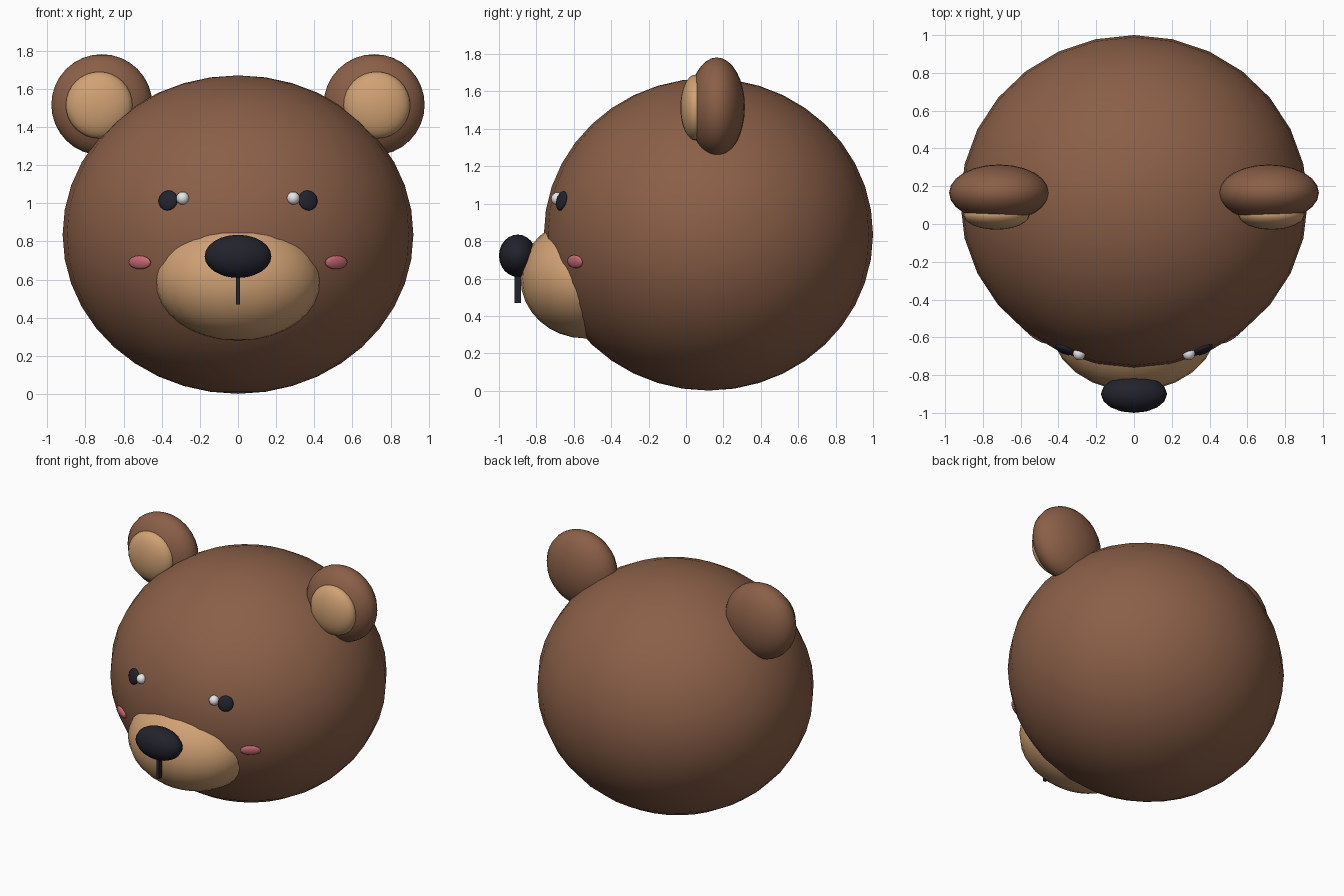
import bpy
from mathutils import Vector

cube = bpy.data.objects.get("Cube")
if cube:
    bpy.data.objects.remove(cube, do_unlink=True)


def material(name, rgb):
    m = bpy.data.materials.new(name)
    m.use_nodes = True
    m.diffuse_color = (*rgb, 1)
    bsdf = next(n for n in m.node_tree.nodes if n.type == 'BSDF_PRINCIPLED')
    bsdf.inputs["Base Color"].default_value = (*rgb, 1)
    return m


BROWN = material("brown fur", (0.258, 0.115, 0.064))
TAN = material("tan fur", (0.64, 0.36, 0.175))
DARK = material("dark nose", (0.016, 0.016, 0.026))
WHITE = material("eye shine white", (0.85, 0.85, 0.85))
PINK = material("cheek pink", (0.60, 0.15, 0.18))

HEAD_AT = Vector((0, 0.12, 0.836))
HEAD_SIZE = Vector((0.92, 0.88, 0.835))


def ellipsoid(name, at, size, mat, segments=24, rings=16, facing=None):
    """Smooth scaled sphere, optionally turned so its depth follows a direction."""
    bpy.ops.mesh.primitive_uv_sphere_add(segments=segments, ring_count=rings,
                                         radius=1, location=at)
    ob = bpy.context.object
    ob.name = name
    ob.scale = size
    if facing:
        ob.rotation_euler = facing.to_track_quat('-Y', 'Z').to_euler()
    ob.data.materials.append(mat)
    bpy.ops.object.shade_smooth()
    return ob


def on_face(x, z):
    """Point and outward normal on the front of the head."""
    u = (x - HEAD_AT.x) / HEAD_SIZE.x
    w = (z - HEAD_AT.z) / HEAD_SIZE.z
    v = -(1 - u * u - w * w) ** 0.5
    point = Vector((x, HEAD_AT.y + v * HEAD_SIZE.y, z))
    normal = Vector((u / HEAD_SIZE.x, v / HEAD_SIZE.y, w / HEAD_SIZE.z))
    return point, normal.normalized()


# Head, muzzle and nose
ellipsoid("head", HEAD_AT, HEAD_SIZE, BROWN, 28, 20)
ellipsoid("muzzle", (0, -0.54, 0.60), (0.44, 0.345, 0.32), TAN, 24, 16)
ellipsoid("nose", (0, -0.90, 0.722), (0.175, 0.10, 0.113), DARK, 16, 12)

# Mouth line hanging from the nose
bpy.ops.mesh.primitive_cube_add(size=1, location=(0, -0.90, 0.55))
mouth = bpy.context.object
mouth.name = "mouth_line"
mouth.scale = (0.02, 0.033, 0.16)
mouth.data.materials.append(DARK)

# Paired parts
for side, s in (("left", 1), ("right", -1)):
    ellipsoid(side + "_ear", (s * 0.714, 0.165, 1.517), (0.265, 0.15, 0.265), BROWN)
    ellipsoid(side + "_inner_ear", (s * 0.728, 0.05, 1.515), (0.175, 0.08, 0.175), TAN)

    point, normal = on_face(s * 0.367, 1.015)
    ellipsoid(side + "_eye", point, (0.054, 0.022, 0.054), DARK, 10, 8, normal)
    ellipsoid(side + "_eye_shine", (s * 0.29, -0.687, 1.027),
              (0.034, 0.034, 0.034), WHITE, 12, 8)

    point, normal = on_face(s * 0.515, 0.69)
    ellipsoid(side + "_cheek", point, (0.07, 0.018, 0.036), PINK, 10, 8, normal)
